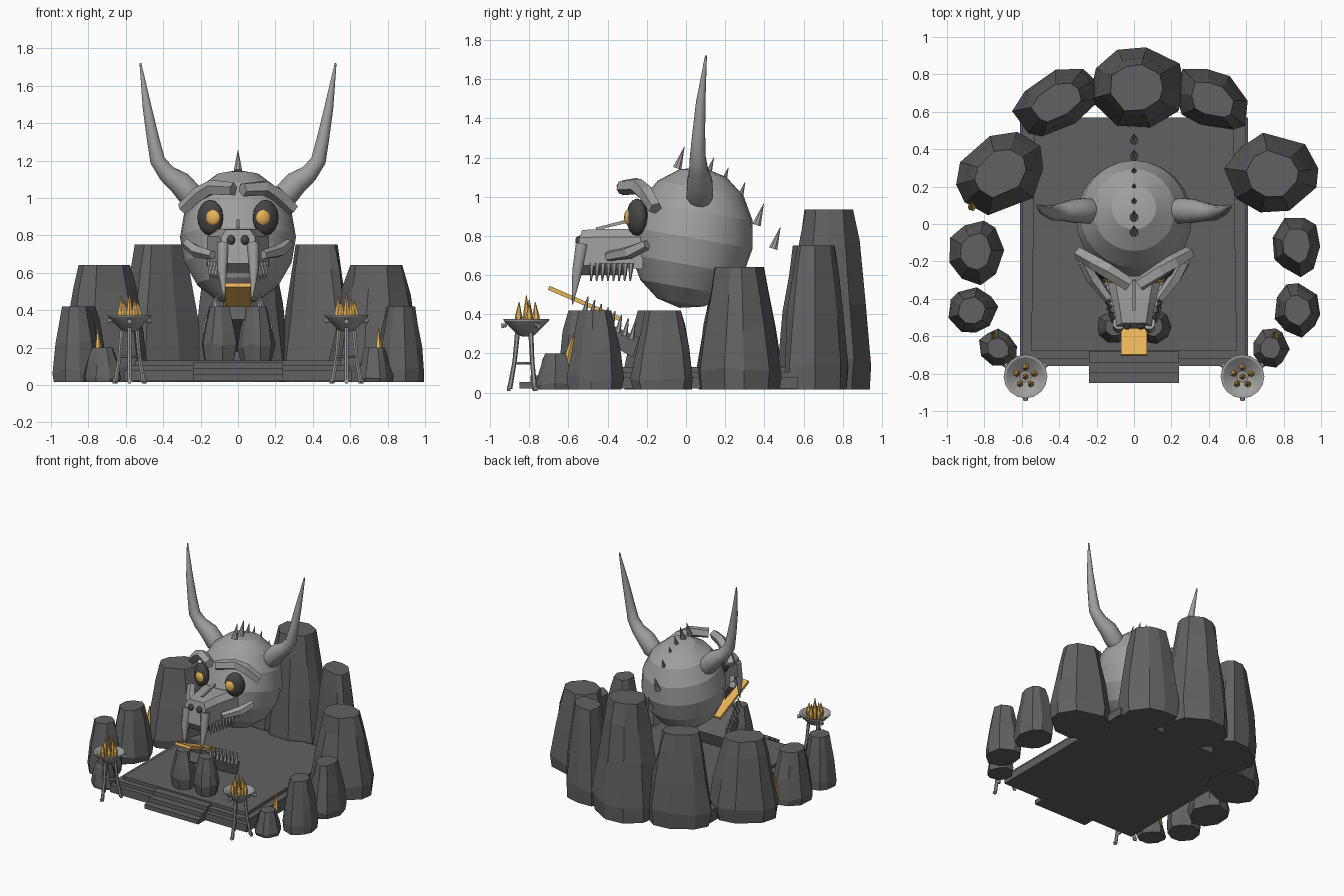
import bpy, bmesh, math, random
from mathutils import Vector, Matrix

if "Cube" in bpy.data.objects:
    bpy.data.objects.remove(bpy.data.objects["Cube"])

random.seed(4)


def mat(name, c):
    m = bpy.data.materials.new(name)
    m.diffuse_color = (*c, 1)
    m.use_nodes = True
    m.node_tree.nodes["Principled BSDF"].inputs["Base Color"].default_value = m.diffuse_color
    return m


AMBER = mat("amber", (0.8, 0.45, 0.1))
STONE = mat("dark_stone", (0.12, 0.12, 0.125))
DARK = mat("dark_socket", (0.06, 0.06, 0.06))
BONE = mat("grey_bone", (0.35, 0.35, 0.35))


def finish(name, bm, material=None, smooth=None):
    bmesh.ops.recalc_face_normals(bm, faces=bm.faces)
    me = bpy.data.meshes.new(name)
    bm.to_mesh(me)
    bm.free()
    ob = bpy.data.objects.new(name, me)
    bpy.context.collection.objects.link(ob)
    me.materials.append(material or BONE)
    if smooth:
        bpy.ops.object.select_all(action='DESELECT')
        ob.select_set(True)
        bpy.context.view_layer.objects.active = ob
        bpy.ops.object.shade_smooth_by_angle(angle=math.radians(smooth))
    return ob


def skin(bm, rings, caps=True):
    """Join equal-length rings of points with quads."""
    vs = [[bm.verts.new(p) for p in r] for r in rings]
    n = len(vs[0])
    for a, b in zip(vs, vs[1:]):
        for i in range(n):
            j = (i + 1) % n
            bm.faces.new((a[i], a[j], b[j], b[i]))
    if caps:
        bm.faces.new(vs[0])
        bm.faces.new(vs[-1])


def tube(bm, pts, radii, n=8):
    """Tapered tube along a path."""
    pts = [Vector(p) for p in pts]
    rings = []
    for i, (p, r) in enumerate(zip(pts, radii)):
        d = (pts[min(i + 1, len(pts) - 1)] - pts[max(i - 1, 0)]).normalized()
        u = d.cross(Vector((0, 1, 0.01)) if abs(d.y) < 0.9 else Vector((1, 0, 0))).normalized()
        v = d.cross(u)
        rings.append([p + r * (math.cos(a) * u + math.sin(a) * v)
                      for a in ((k + 0.5) * 2 * math.pi / n for k in range(n))])
    skin(bm, rings)


def tubes(name, items, n=8, material=None, smooth=None):
    bm = bmesh.new()
    for pts, radii in items:
        tube(bm, pts, radii, n)
    return finish(name, bm, material, smooth)


def ball(name, c, r, rot=(0, 0, 0), seg=16, rings=8, material=None, smooth=30):
    bm = bmesh.new()
    bmesh.ops.create_uvsphere(bm, u_segments=seg, v_segments=rings, radius=1)
    ob = finish(name, bm, material, smooth)
    ob.scale, ob.location, ob.rotation_euler = r, c, rot
    return ob


def slab(name, x0, x1, y0, y1, z0, z1, taper=0.0, material=STONE):
    """Box whose back edge is narrower by taper."""
    bm = bmesh.new()
    skin(bm, [[(x0, y0, z), (x1, y0, z), (x1 - taper, y1, z), (x0 + taper, y1, z)] for z in (z0, z1)])
    return finish(name, bm, material)


# Platform and steps
slab("platform_base", -0.61, 0.61, -0.76, 0.57, 0.02, 0.08)
slab("platform_lip", -0.595, 0.595, -0.72, 0.57, 0.08, 0.105)
slab("platform_top", -0.55, 0.55, -0.675, 0.57, 0.105, 0.13, 0.02)
for i, y in enumerate((-0.85, -0.795, -0.74)):
    slab("step", -0.24, 0.24, y, -0.68, 0.02, 0.055 + i * 0.033)


# Boulders: tapered, irregular, flat-topped
def rock(x, y, rx, ry, h, turn=0, z0=0.015, n=9, prof=((0, .95), (.14, 1), (.5, .86), (.78, .7), (1, .57))):
    bm = bmesh.new()
    ang = [(k + random.uniform(-.25, .25)) * 2 * math.pi / n for k in range(n)]
    rad = [random.uniform(.92, 1.06) for _ in ang]
    ct, st = math.cos(math.radians(turn)), math.sin(math.radians(turn))
    rings = []
    for t, s in prof:
        j = 0 if t in (0, 1) else 0.05
        ring = []
        for a, r in zip(ang, rad):
            k = s * r * random.uniform(.95, 1.04)
            u, v = rx * k * math.cos(a), ry * k * math.sin(a)
            ring.append((x + u * ct - v * st, y + u * st + v * ct, z0 + (h - z0) * (t + random.uniform(-j, j))))
        rings.append(ring)
    skin(bm, rings)
    finish("boulder", bm, STONE)


for args in ((0.01, .735, .27, .225, .935), (-.42, .65, .25, .16, .75, 28), (.42, .66, .23, .155, .75, -32),
             (-.72, .275, .255, .205, .64, 30), (.745, .265, .255, .215, .64, -25),
             (-.85, -.15, .155, .175, .42), (.87, -.11, .13, .165, .42), (-.87, -.465, .135, .13, .42),
             (.87, -.46, .13, .145, .42), (-.73, -.665, .11, .095, .2, -35), (.73, -.66, .095, .11, .2)):
    rock(*args)
for s in (-1, 1):
    rock(s * .1, -.55, .1, .095, .42, 0, .12, 10, ((0, .8), (.3, 1), (.6, .85), (1, .55)))

# Amber shards wedged against the boulders
tubes("amber_shards", [([(x, y, z), (x + .004, y - .01, z + .08), (x, y + .02, z + .21)], [.02, .022, .003])
                       for x, y, z in ((-.75, -.595, .09), (.75, -.595, .09), (-.87, .1, .1))], 5, AMBER)

# Head
ball("skull", (0, .03, .79), (.31, .315, .363), (math.radians(-10), 0, 0), 24, 8, smooth=20)


def section(y, w, z0, z1, lean=0.0):
    c = w * .7
    return [(-w, y - lean, z0), (w, y - lean, z0), (w, y, z1 - .04),
            (c, y + lean, z1), (-c, y + lean, z1), (-w, y, z1 - .04)]


# Snout, mouth block and nostrils
bm = bmesh.new()
skin(bm, [section(-.545, .092, .65, .83, .015), section(-.42, .115, .645, .835), section(-.22, .165, .63, .835)])
finish("snout", bm)
slab("palate", -.06, .06, -.54, -.3, .6, .66, -.04, DARK)
tubes("nose_ridge", [([(0, -.3, .875), (0, -.46, .835)], [.012, .01])], 4)
for s in (-1, 1):
    ball("nostril", (s * .037, -.545, .775), (.022, .02, .026), seg=12, material=DARK)

# Eyes, brows, cheekbones
for s in (-1, 1):
    ball("eye_socket", (s * .148, -.25, .895), (.075, .05, .095), (0, 0, s * .45), 12, 8, DARK)
    ball("eye", (s * .135, -.292, .895), (.041, .022, .043), (0, 0, s * .3), 12, 8, AMBER)
tubes("brows", [([(s * .025, -.325, 1.045), (s * .14, -.25, 1.055), (s * .21, -.205, 1.02), (s * .295, -.155, .94)],
                 [.038, .042, .042, .036]) for s in (-1, 1)], 5)
tubes("cheekbones", [([(s * .275, -.2, .755), (s * .22, -.29, .715), (s * .135, -.4, .695)], [.028, .035, .026])
                     for s in (-1, 1)], 5)

# Fangs and upper teeth
tubes("fangs", [([(s * .08, -.53, .76), (s * .085, -.555, .62), (s * .075, -.58, .45)], [.035, .028, .003])
                for s in (-1, 1)], 8, smooth=50)
teeth, low = [], []
for s in (-1, 1):
    for i in range(8):
        t = i / 7
        x, y = s * (.095 + .055 * t), -.48 + .2 * t
        teeth.append(([(x, y, .66), (x, y - .005, .57)], [.016, .004]))
        x, y, z = s * (.115 + .06 * t), -.52 + .24 * t, .4 - .13 * t
        low.append(([(x, y, z), (x, y + .02, z + .09)], [.016, .003]))
tubes("upper_teeth", teeth, 6)
tubes("lower_teeth", low, 6)

# Lower jaw and tongue
bm = bmesh.new()
skin(bm, [[(-w, y, z), (w, y, z), (w, y + .03, z + h), (-w, y + .03, z + h)]
          for w, y, z, h in ((.1, -.57, .35, .07), (.15, -.42, .26, .09), (.185, -.27, .18, .1))])
finish("lower_jaw", bm, STONE)
bm = bmesh.new()
skin(bm, [[(-.07, y, z), (.07, y, z), (.07, y + .008, z + .02), (-.07, y + .008, z + .02)]
          for y, z in ((-.705, .525), (-.34, .365))])
finish("tongue", bm, AMBER)

# Horns
tubes("horns", [([(s * x, y, z) for x, y, z in ((.19, .07, .96), (.25, .07, 1.01), (.31, .07, 1.08), (.38, .065, 1.13),
                                              (.43, .06, 1.2), (.455, .065, 1.32), (.485, .075, 1.48), (.522, .102, 1.72))],
                 [.05, .07, .066, .05, .042, .034, .025, .005]) for s in (-1, 1)], 12, smooth=40)

# Spikes down the back of the head
tubes("spine_spikes", [([(0, y, z), (0, y + .037, z + .11)], [.024, .001]) for y, z in (
    (-.045, 1.145), (.035, 1.14), (.105, 1.09), (.18, 1.04), (.265, .965), (.36, .855), (.445, .735))], 8)

# Braziers
for s in (-1, 1):
    cx, cy = s * .58, -.815
    bm = bmesh.new()
    skin(bm, [[(cx + r * math.cos(k * math.pi / 8), cy + r * math.sin(k * math.pi / 8), z) for k in range(16)]
              for r, z in ((.02, .285), (.045, .295), (.115, .365), (.117, .375), (.104, .374), (.03, .315))])
    finish("brazier_bowl", bm, smooth=30)
    legs, knobs = [], []
    for a in (-90, 30, 150):
        c, q = math.cos(math.radians(a)), math.sin(math.radians(a))
        at = lambda r, z: (cx + r * c, cy + r * q, z)
        legs.append(([at(.045, .31), at(.06, .16), at(.085, .02)], [.013, .011, .013]))
        legs.append(([at(.0, .15), at(.06, .15)], [.007, .007]))
        legs.append(([at(.08, .02), at(.1, .02)], [.014, .014]))
        knobs.append(([at(.1, .345), at(.128, .34)], [.012, .014]))
    tubes("brazier_legs", legs, 6)
    tubes("brazier_knobs", knobs, 6)
    flames = [(0, 0, .13)] + [(.045 * math.cos(k * 1.2566 + .3), .045 * math.sin(k * 1.2566 + .3), .085 + .012 * (k % 3))
                              for k in range(5)]
    tubes("flames", [([(cx + x, cy + y, .325), (cx + x * 1.1, cy + y * 1.1, .385), (cx + x, cy + y, .365 + h)],
                      [.014, .019, .002]) for x, y, h in flames], 6, AMBER)
